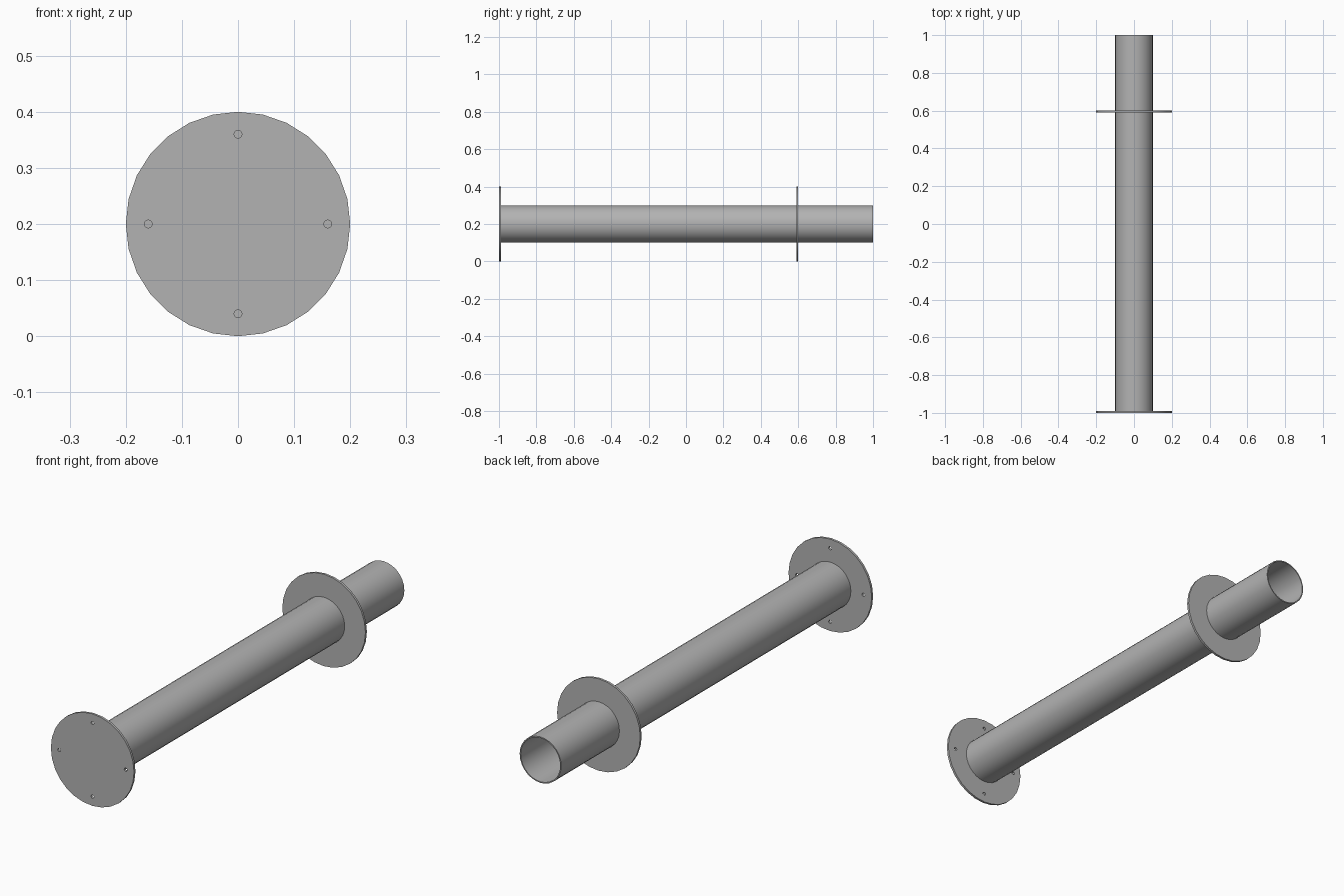
import bpy, bmesh, math
from mathutils import Matrix, Vector

cube = bpy.data.objects.get("Cube")
if cube:
    bpy.data.objects.remove(cube, do_unlink=True)

SIDES = 28
AXIS_Z = 0.2
PIPE_R = 0.1
BORE_R = 0.095
FLANGE_R = 0.2
THICK = 0.01

steel = bpy.data.materials.new("steel_grey")
steel.use_nodes = True
GREY = (0.45, 0.45, 0.45, 1)
steel.diffuse_color = GREY
steel.node_tree.nodes["Principled BSDF"].inputs["Base Color"].default_value = GREY


def finish(name, bm):
    """Turn a bmesh into a named, shaded steel object."""
    bmesh.ops.recalc_face_normals(bm, faces=bm.faces)
    mesh = bpy.data.meshes.new(name)
    bm.to_mesh(mesh)
    bm.free()
    mesh.materials.append(steel)
    obj = bpy.data.objects.new(name, mesh)
    bpy.context.collection.objects.link(obj)
    return obj


def smooth(obj):
    bpy.ops.object.select_all(action="DESELECT")
    obj.select_set(True)
    bpy.context.view_layer.objects.active = obj
    bpy.ops.object.shade_smooth_by_angle(angle=math.radians(35))


def tube(name, inner, outer, y0, y1):
    """Hollow ring along y, lathed from a rectangular section."""
    bm = bmesh.new()
    section = [(inner, y0), (outer, y0), (outer, y1), (inner, y1)]
    rings = []
    for i in range(SIDES):
        a = math.tau * i / SIDES
        rings.append([bm.verts.new((r * math.cos(a), y, AXIS_Z + r * math.sin(a)))
                      for r, y in section])
    for i, ring in enumerate(rings):
        nxt = rings[(i + 1) % SIDES]
        for j in range(4):
            k = (j + 1) % 4
            bm.faces.new((ring[j], ring[k], nxt[k], nxt[j]))
    obj = finish(name, bm)
    smooth(obj)
    return obj


def add_rod(bm, x, y, z, radius, depth, sides):
    """Solid cylinder along y."""
    matrix = Matrix.Translation((x, y, z)) @ Matrix.Rotation(math.pi / 2, 4, "X")
    bmesh.ops.create_cone(bm, cap_ends=True, segments=sides, radius1=radius,
                          radius2=radius, depth=depth, matrix=matrix)


# Open pipe and the collar around it
tube("pipe", BORE_R, PIPE_R, -1 + THICK, 1)
tube("collar", PIPE_R, FLANGE_R, 0.59, 0.59 + THICK)

# Blind end flange
bm = bmesh.new()
plate_y = -1 + THICK / 2
add_rod(bm, 0, plate_y, AXIS_Z, FLANGE_R, THICK, SIDES)
flange = finish("end_flange", bm)

# Four bolt holes drilled through the flange
bm = bmesh.new()
for i in range(4):
    a = math.pi / 2 * i
    add_rod(bm, 0.16 * math.cos(a), plate_y, AXIS_Z + 0.16 * math.sin(a),
            0.007, THICK * 4, 16)
drill = finish("bolt_hole_cutter", bm)
drill.hide_render = True

cut = flange.modifiers.new("bolt_holes", "BOOLEAN")
cut.operation = "DIFFERENCE"
cut.solver = "EXACT"
cut.object = drill
bpy.context.view_layer.objects.active = flange
bpy.ops.object.modifier_apply(modifier=cut.name)
bpy.data.objects.remove(drill, do_unlink=True)
smooth(flange)
